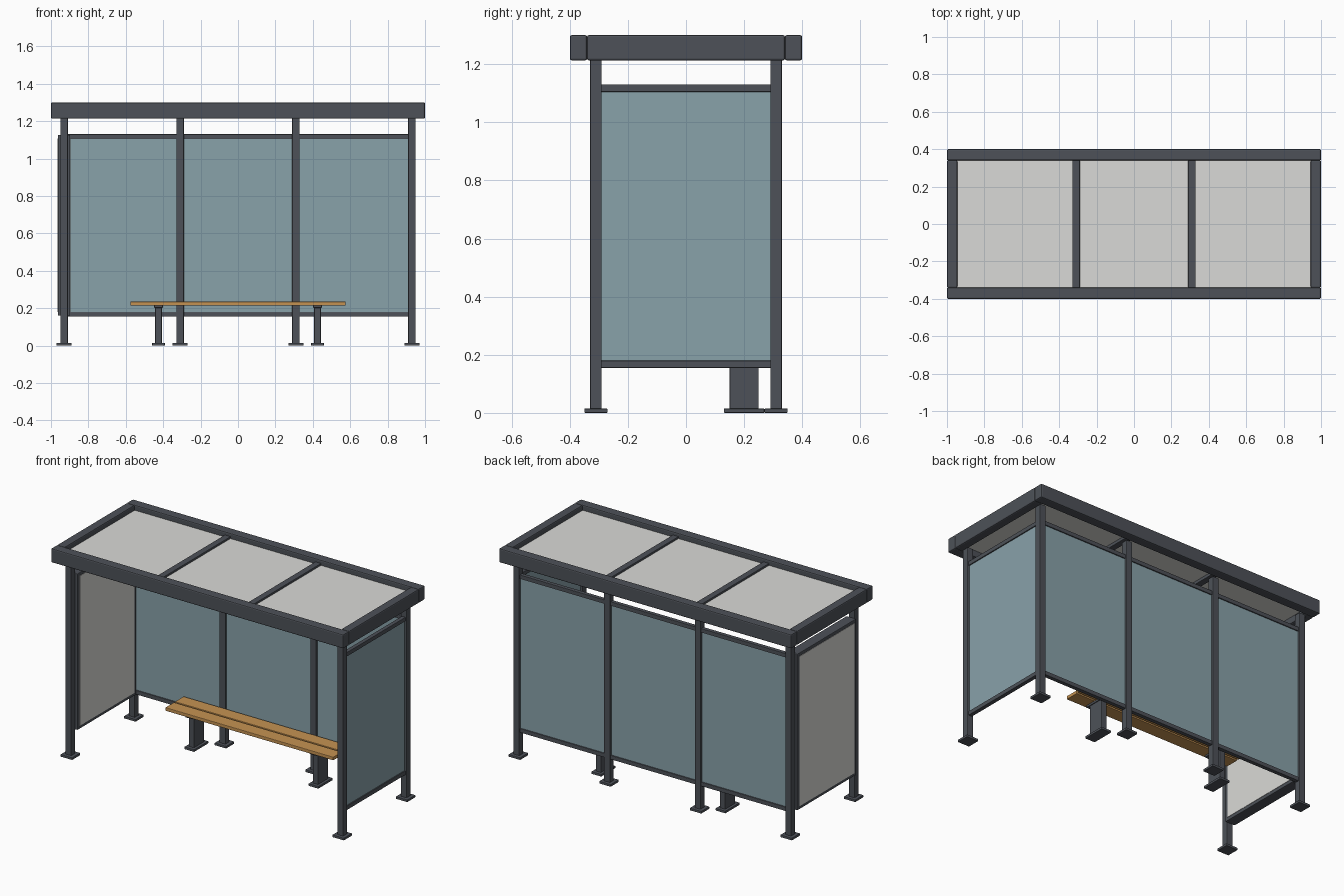
import bpy, bmesh

if "Cube" in bpy.data.objects:
    bpy.data.objects.remove(bpy.data.objects["Cube"])


def material(name, rgb):
    m = bpy.data.materials.new(name)
    m.diffuse_color = (*rgb, 1)
    m.use_nodes = True
    m.node_tree.nodes["Principled BSDF"].inputs["Base Color"].default_value = m.diffuse_color
    return m


METAL = material("dark grey metal", (0.075, 0.083, 0.098))
GLASS = material("blue grey glass", (0.25, 0.36, 0.40))
PANEL = material("pale panel", (0.70, 0.70, 0.68))
WOOD = material("warm wood", (0.56, 0.29, 0.085))


def box(name, x, y, z, mat, bevel=0.003):
    """Bevelled box from (min, max) ranges."""
    bm = bmesh.new()
    bmesh.ops.create_cube(bm, size=1)
    for v in bm.verts:
        v.co = [r[0] if c < 0 else r[1] for c, r in zip(v.co, (x, y, z))]
    if bevel:
        bmesh.ops.bevel(bm, geom=bm.edges[:], offset=bevel, segments=2,
                        profile=0.5, affect='EDGES')
    me = bpy.data.meshes.new(name)
    bm.to_mesh(me)
    bm.free()
    me.materials.append(mat)
    ob = bpy.data.objects.new(name, me)
    bpy.context.collection.objects.link(ob)
    return ob


def around(c, half):
    return (c - half, c + half)


PX, PY, HALF = 0.93, 0.31, 0.02      # post grid and half width
BACK_X = (-PX, -0.31, 0.31, PX)

# Posts with foot plates
posts = [("back_post", x, PY) for x in BACK_X]
posts += [("front_post", x, -PY) for x in (-PX, PX)]
for name, x, y in posts:
    box(name, around(x, HALF), around(y, HALF), (0.005, 1.22), METAL)
    box(name + "_foot", around(x, 0.04), around(y, 0.04), (0, 0.015), METAL)

# Back wall: glass and rails in each bay
for a, b in zip(BACK_X, BACK_X[1:]):
    bay = (a + HALF - 0.002, b - HALF + 0.002)
    box("back_glass", bay, around(PY, 0.006), (0.17, 1.115), GLASS, 0)
    for z in (0.155, 1.105):
        box("back_rail", bay, around(PY, 0.0125), (z, z + 0.025), METAL, 0.002)

# Right side wall
side = (-PY + HALF - 0.002, PY - HALF + 0.002)
box("side_glass", around(PX, 0.006), side, (0.17, 1.115), GLASS, 0)
for z in (0.155, 1.105):
    box("side_rail", around(PX, 0.0125), side, (z, z + 0.025), METAL, 0.002)

# Left side display box with a pale plate on each face
box("display_box", around(-PX, 0.033), (-0.288, 0.288), (0.16, 1.127), METAL, 0.004)
for s in (-1, 1):
    box("display_plate", around(-PX + s * 0.033, 0.002), (-0.268, 0.268),
        (0.18, 1.107), PANEL, 0)

# Roof frame, cross bars and panels
for s in (-1, 1):
    box("roof_long_beam", (-1, 1), around(s * 0.37, 0.03), (1.213, 1.30), METAL, 0.007)
    box("roof_end_beam", around(s * 0.9725, 0.0275), (-0.341, 0.341),
        (1.213, 1.30), METAL, 0.007)
    box("roof_cross_bar", around(s * 0.31, 0.02), (-0.345, 0.345), (1.235, 1.28), METAL)
for x in ((-0.95, -0.32), (-0.3, 0.3), (0.32, 0.95)):
    box("roof_panel", x, (-0.345, 0.345), (1.253, 1.268), PANEL, 0)

# Bench
for y in ((0.11, 0.195), (0.205, 0.29)):
    box("seat_slat", (-0.575, 0.575), y, (0.214, 0.235), WOOD)
for s in (-1, 1):
    x = s * 0.425
    box("bench_leg", around(x, 0.018), (0.15, 0.25), (0.005, 0.207), METAL)
    box("bench_leg_cap", around(x, 0.023), (0.125, 0.275), (0.202, 0.215), METAL, 0.002)
    box("bench_foot", around(x, 0.034), (0.13, 0.27), (0, 0.015), METAL)
